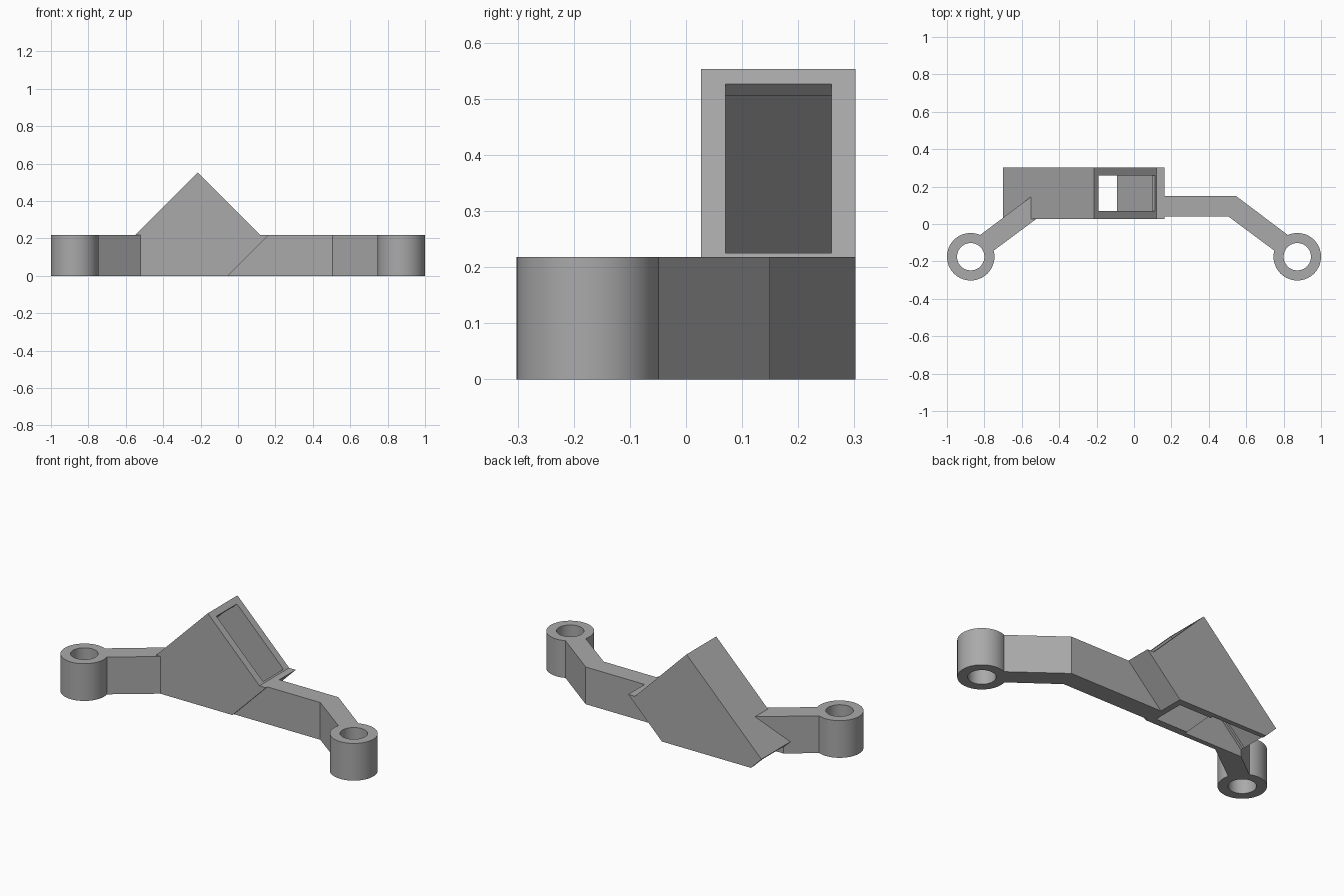
import bpy, bmesh, math

cube = bpy.data.objects.get("Cube")
if cube:
    bpy.data.objects.remove(cube, do_unlink=True)

GREY = (0.40, 0.40, 0.40, 1)
mat = bpy.data.materials.new("plain_grey")
mat.use_nodes = True
mat.diffuse_color = GREY
mat.node_tree.nodes["Principled BSDF"].inputs["Base Color"].default_value = GREY

H = 0.218             # height of arms and rings
RING = (0.873, -0.175)
R_OUT, R_IN = 0.127, 0.073


def prism(name, points, place, low, high):
    """Extrude a 2D outline from low to high; place maps (a, b, depth) to 3D."""
    bm = bmesh.new()
    rings = [[bm.verts.new(place(a, b, d)) for a, b in points] for d in (low, high)]
    n = len(points)
    bm.faces.new(rings[0])
    bm.faces.new(rings[1])
    for i in range(n):
        j = (i + 1) % n
        bm.faces.new((rings[0][i], rings[0][j], rings[1][j], rings[1][i]))
    bmesh.ops.recalc_face_normals(bm, faces=bm.faces)
    mesh = bpy.data.meshes.new(name)
    bm.to_mesh(mesh)
    bm.free()
    ob = bpy.data.objects.new(name, mesh)
    bpy.context.collection.objects.link(ob)
    mesh.materials.append(mat)
    return ob


def side(a, b, d):
    return (a, d, b)


def plan(a, b, d):
    return (a, b, d)


def cut(ob, cutter):
    mod = ob.modifiers.new("cut", "BOOLEAN")
    mod.operation = "DIFFERENCE"
    mod.solver = "EXACT"
    mod.object = cutter


def circle(r, n=64):
    return [(RING[0] + r * math.cos(2 * math.pi * i / n),
             RING[1] + r * math.sin(2 * math.pi * i / n)) for i in range(n)]


# Tilted socket housing, trimmed flat at the base
body = prism("socket_housing",
             [(-0.215, 0.553), (-0.70, 0.068), (-0.632, 0), (-0.055, 0),
              (0.163, H), (0.12, H)], side, 0.027, 0.302)

# Sloping cavity with a small lip at its mouth
cavity = prism("cavity_cutter",
               [(-0.14, 0.575), (-0.21, 0.505), (-0.217, 0.512), (-0.72, 0.01),
                (-0.66, -0.05), (-0.14, -0.05), (0.111, 0.201), (0.10, 0.212),
                (0.163, 0.275)], side, 0.07, 0.259)
# Wider pocket at the rear of the cavity
pocket = prism("pocket_cutter",
               [(-0.504, 0.207), (-0.71, 0.001), (-0.66, -0.05), (-0.247, -0.05)],
               side, 0.055, 0.274)
for c in (cavity, pocket):
    c.hide_render = True
    c.hide_viewport = True
    cut(body, c)

# Cranked arms running out to the mounting rings
for name, s, start in (("left", 1, -0.06), ("right", -1, 0.45)):
    outline = [(start, 0.15), (0.545, 0.15), (0.84, -0.072),
               (0.79, -0.172), (0.505, 0.04), (start, 0.04)]
    arm = prism(name + "_arm", [(s * a, b) for a, b in outline], plan, 0, H)
    bore = prism(name + "_bore_cutter", [(s * a, b) for a, b in circle(R_IN + 0.02)],
                 plan, -0.1, H + 0.1)
    bore.hide_render = True
    bore.hide_viewport = True
    for c in (cavity, pocket, bore):
        cut(arm, c)

    # Mounting ring: rectangular section swept round the hole
    bm = bmesh.new()
    n = 64
    loops = [[bm.verts.new((s * a, b, z)) for a, b in circle(r, n)]
             for r, z in ((R_IN, 0), (R_OUT, 0), (R_OUT, H), (R_IN, H))]
    for k in range(4):
        p, q = loops[k], loops[(k + 1) % 4]
        for i in range(n):
            j = (i + 1) % n
            f = bm.faces.new((p[i], p[j], q[j], q[i]))
            f.smooth = k % 2 == 1
    bmesh.ops.recalc_face_normals(bm, faces=bm.faces)
    for e in bm.edges:
        e.smooth = e.calc_face_angle(0) < math.radians(30)
    mesh = bpy.data.meshes.new(name + "_mounting_ring")
    bm.to_mesh(mesh)
    bm.free()
    mesh.materials.append(mat)
    bpy.context.collection.objects.link(bpy.data.objects.new(name + "_mounting_ring", mesh))
